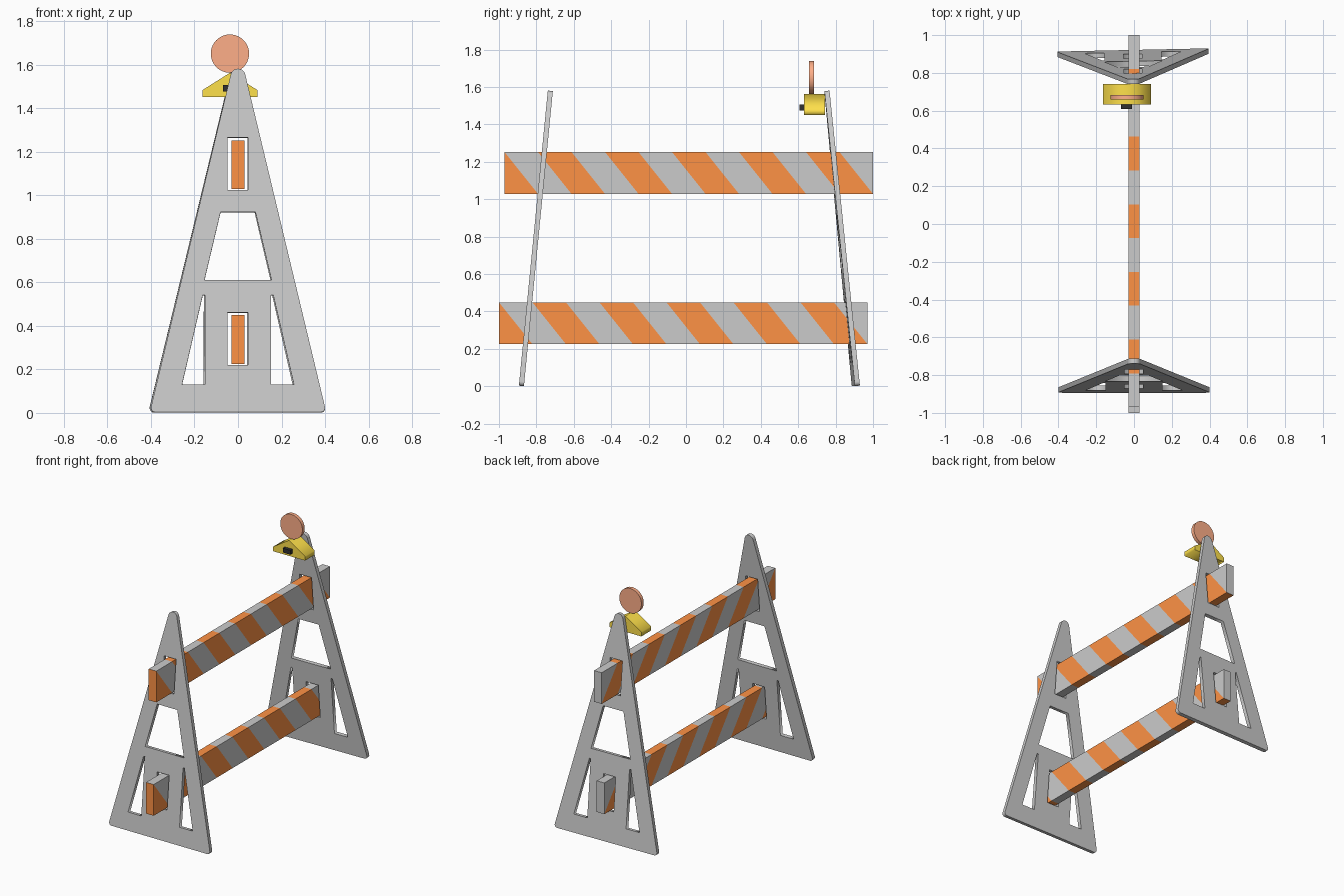
import bpy, bmesh, math
from mathutils import Vector

if "Cube" in bpy.data.objects:
    bpy.data.objects.remove(bpy.data.objects["Cube"])


def material(name, rgb=None):
    m = bpy.data.materials.new(name)
    if rgb:
        m.diffuse_color = (*rgb, 1)
    return m


plain = material("plain_grey")
orange = material("orange_stripe", (1.0, 0.29, 0.06))
yellow = material("yellow_case", (1.0, 0.75, 0.07))
amber = material("amber_lens", (1.0, 0.43, 0.25))
black = material("black_switch", (0.03, 0.03, 0.03))


def arc(cx, cy, r, a0, a1, n):
    return [(cx + r * math.cos(math.radians(a0 + (a1 - a0) * i / n)),
             cy + r * math.sin(math.radians(a0 + (a1 - a0) * i / n))) for i in range(n + 1)]


def plate(name, loops, half_thick, loc, rot):
    """Flat panel from an outline and holes, drawn upright in x/z."""
    cu = bpy.data.curves.new(name, 'CURVE')
    cu.dimensions, cu.fill_mode, cu.extrude = '2D', 'BOTH', half_thick
    for pts in loops:
        sp = cu.splines.new('POLY')
        sp.points.add(len(pts) - 1)
        for p, (x, y) in zip(sp.points, pts):
            p.co = (x, y, 0, 1)
        sp.use_cyclic_u = True
    ob = bpy.data.objects.new(name, cu)
    bpy.context.collection.objects.link(ob)
    ob.location, ob.rotation_euler = loc, rot
    bpy.ops.object.select_all(action='DESELECT')
    ob.select_set(True)
    bpy.context.view_layer.objects.active = ob
    bpy.ops.object.convert(target='MESH')
    return bpy.context.object


def box(name, lo, hi, mat):
    lo, hi = Vector(lo), Vector(hi)
    bpy.ops.mesh.primitive_cube_add(size=1, location=(lo + hi) / 2)
    ob = bpy.context.object
    ob.name = name
    ob.scale = hi - lo
    bpy.ops.object.transform_apply(location=True, rotation=False, scale=True)
    ob.data.materials.append(mat)
    return ob


# A-shaped end frames: rounded outline, two board slots, window, two side cut-outs
outline = (arc(0.38, 0.02, 0.02, -90, 13, 4) + arc(0, 1.551, 0.034, 13, 167, 10)
           + arc(-0.38, 0.02, 0.02, 167, 270, 4))
slots = [[(-0.049, z), (0.047, z), (0.047, z + 0.243), (-0.049, z + 0.243)] for z in (0.218, 1.025)]
window = [(-0.154, 0.61), (0.154, 0.61), (0.08, 0.924), (-0.08, 0.924)]
cutouts = [[(s * 0.152, 0.127), (s * 0.257, 0.127), (s * 0.162, 0.54), (s * 0.152, 0.54)] for s in (-1, 1)]
loops = [outline, *slots, window, *cutouts]
tilt = math.radians(5.6)
plate("front_frame", loops, 0.0135, (0, -0.88, 0.002), (math.pi / 2 - tilt, 0, 0))
plate("back_frame", loops, 0.0135, (-0.006, 0.908, 0.002), (math.pi / 2 + tilt, 0, math.radians(1.2)))


# Striped boards: a box sliced along diagonals, alternate slices orange
def board(name, y0, z0, z1, length=1.97, count=11):
    w = length / count
    ob = box(name, (-0.03, y0, z0), (0.03, y0 + length, z1), plain)
    ob.data.materials.append(orange)
    normal = Vector((0, z1 - z0, w)).normalized()
    bm = bmesh.new()
    bm.from_mesh(ob.data)
    for k in range(count):
        bmesh.ops.bisect_plane(bm, geom=bm.verts[:] + bm.edges[:] + bm.faces[:],
                               plane_co=(0, y0 + k * w, z1), plane_no=normal, dist=1e-5)
    for f in bm.faces:
        c = f.calc_center_median()
        k = math.floor((c.y - y0) / w - (z1 - c.z) / (z1 - z0))
        f.material_index = k % 2
    bm.to_mesh(ob.data)
    bm.free()


board("upper_board", -0.97, 1.028, 1.252)
board("lower_board", -1.0, 0.225, 0.449)

# Warning lamp: gabled case, switch and round lens
cx, cy = -0.037, 0.687
gable = [(-0.127, 1.45), (0.127, 1.45), (0.127, 1.482), (0, 1.562), (-0.127, 1.482)]
case = plate("lamp_case", [gable], 0.055, (cx, cy, 0), (math.pi / 2, 0, 0))
case.data.materials.append(yellow)
box("lamp_switch", (-0.07, 0.608, 1.475), (-0.01, 0.634, 1.506), black)
bpy.ops.mesh.primitive_cylinder_add(vertices=40, radius=0.088, depth=0.026,
                                    location=(cx, 0.671, 1.65), rotation=(math.pi / 2, 0, 0))
lens = bpy.context.object
lens.name = "lamp_lens"
lens.data.materials.append(amber)
bpy.ops.object.shade_smooth_by_angle()

for m in bpy.data.materials:
    if m.users and not m.is_grease_pencil:
        m.use_nodes = True
        m.node_tree.nodes["Principled BSDF"].inputs["Base Color"].default_value = m.diffuse_color
